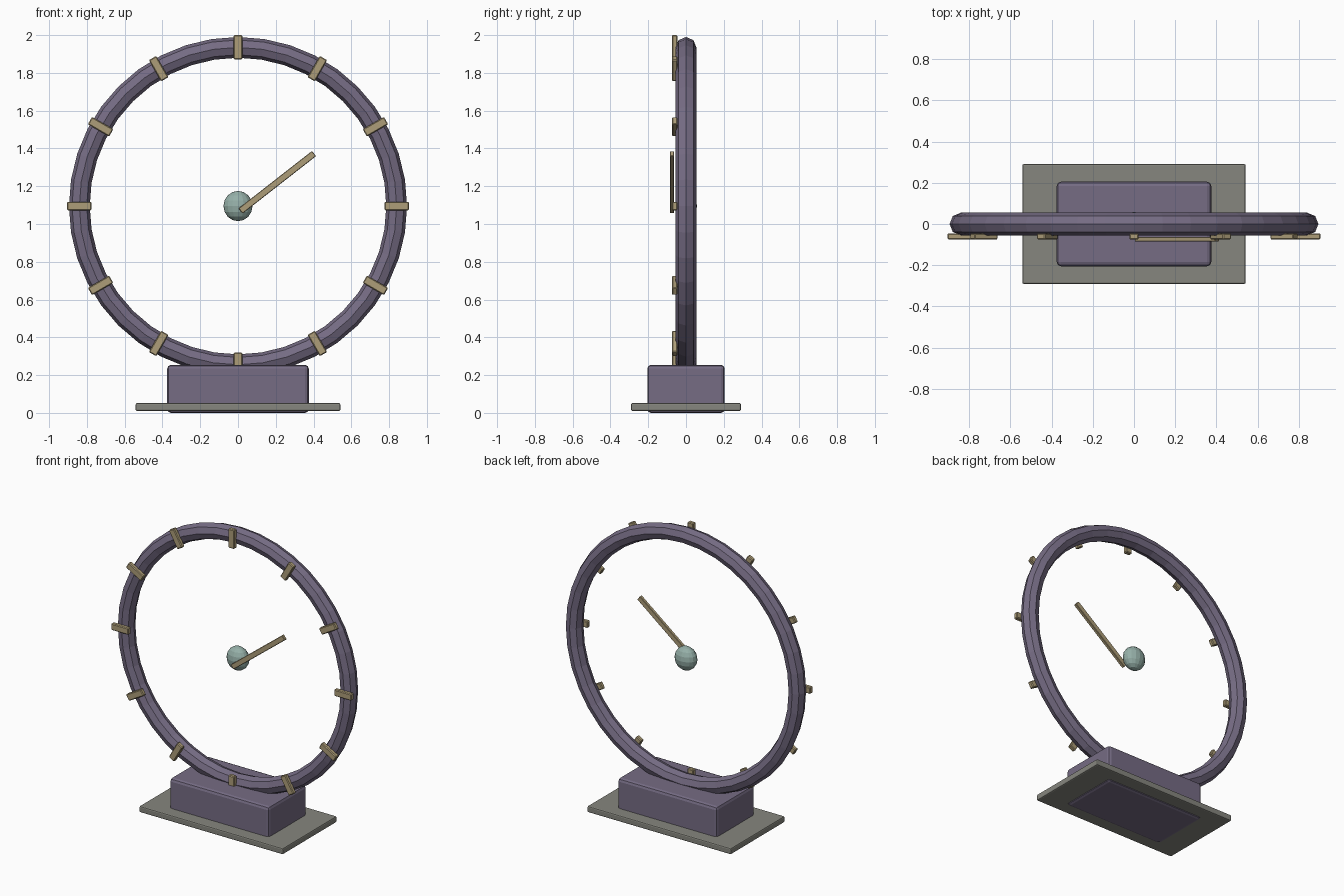
import bpy
from math import cos, sin, pi, radians

if "Cube" in bpy.data.objects:
    bpy.data.objects.remove(bpy.data.objects["Cube"])


def material(name, rgb):
    m = bpy.data.materials.new(name)
    m.diffuse_color = (*rgb, 1)
    m.use_nodes = True
    m.node_tree.nodes["Principled BSDF"].inputs["Base Color"].default_value = m.diffuse_color
    return m


PURPLE = material("purple", (0.18, 0.15, 0.23))
BRASS = material("brass", (0.42, 0.34, 0.19))
TEAL = material("teal", (0.30, 0.43, 0.39))
STONE = material("stone", (0.24, 0.24, 0.21))


def box(name, size, loc, mat, bevel=0.0, segments=1, tilt=0.0):
    """Box with optional bevel, turned by tilt in the front (xz) plane."""
    bpy.ops.mesh.primitive_cube_add(size=1, location=loc)
    ob = bpy.context.object
    ob.name = name
    ob.scale = size
    bpy.ops.object.transform_apply(location=False, rotation=False, scale=True)
    ob.rotation_euler.y = -tilt
    ob.data.materials.append(mat)
    if bevel:
        mod = ob.modifiers.new("bevel", 'BEVEL')
        mod.width = bevel
        mod.segments = segments
    return ob


CENTRE_Z = 1.095
RADIUS = 0.84

# Base plate and plinth
box("base_plate", (1.084, 0.582, 0.042), (0, 0, 0.031), STONE, 0.008, 2)
box("plinth", (0.75, 0.41, 0.254), (0, 0, 0.127), PURPLE, 0.02, 2)

# Ring
bpy.ops.mesh.primitive_torus_add(major_radius=RADIUS, minor_radius=0.055,
                                 major_segments=40, minor_segments=8,
                                 location=(0, 0, CENTRE_Z),
                                 rotation=(pi / 2, 0, 0))
ring = bpy.context.object
ring.name = "ring"
ring.data.materials.append(PURPLE)

# Twelve markers on the front of the ring
for i in range(12):
    a = i * pi / 6
    box(f"marker_{i + 1}", (0.13, 0.03, 0.045),
        (RADIUS * cos(a), -0.06, CENTRE_Z + RADIUS * sin(a)),
        BRASS, 0.005, 1, a)

# Flattened hub
bpy.ops.mesh.primitive_uv_sphere_add(segments=16, ring_count=8, radius=1,
                                     location=(0, 0, CENTRE_Z),
                                     rotation=(0, 0, 0))
hub = bpy.context.object
hub.name = "hub"
hub.scale = (0.077, 0.058, 0.08)
hub.data.materials.append(TEAL)

# Hand
box("hand", (0.494, 0.022, 0.035), (0.208, -0.074, 1.221), BRASS,
    0.003, 1, radians(38))
